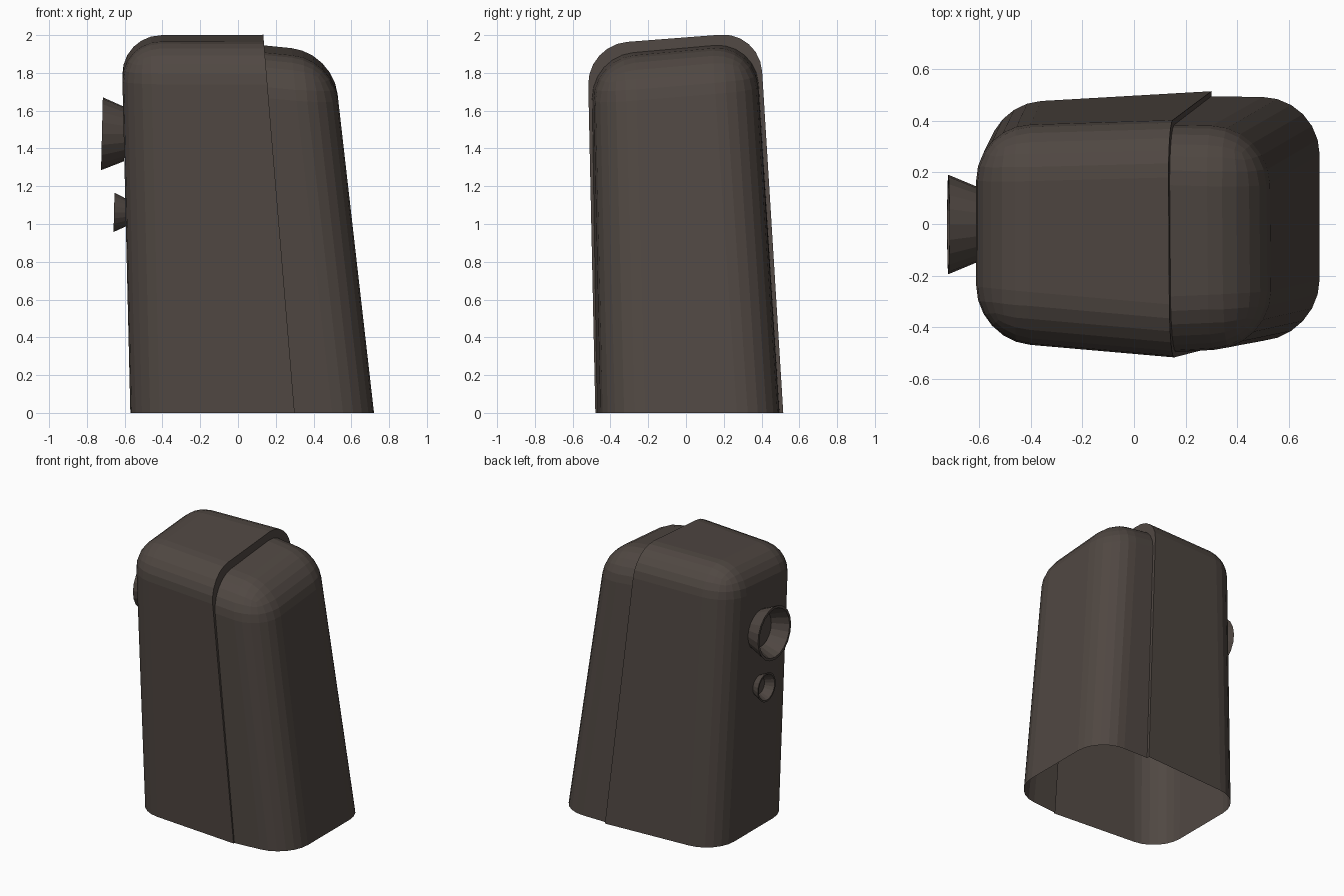
import bpy, bmesh, math
from mathutils import Vector, Matrix

if "Cube" in bpy.data.objects:
    bpy.data.objects.remove(bpy.data.objects["Cube"])

mat = bpy.data.materials.new("dark brown")
mat.diffuse_color = (0.08, 0.064, 0.055, 1)
mat.use_nodes = True
mat.node_tree.nodes["Principled BSDF"].inputs["Base Color"].default_value = mat.diffuse_color


def add(name, bm):
    me = bpy.data.meshes.new(name)
    bm.to_mesh(me)
    bm.free()
    me.materials.append(mat)
    ob = bpy.data.objects.new(name, me)
    bpy.context.collection.objects.link(ob)
    return ob


def seam_x(z):
    return 0.30 - 0.083 * z


def shell(name, end, seam, radius):
    """Tapered rounded half shell, open at the base and seam.
    end / seam: bottom front, bottom back, top front, top back corners."""
    bm = bmesh.new()
    e = [bm.verts.new(p) for p in end]
    s = [bm.verts.new((seam_x(z), y, z)) for y, z in seam]
    bm.faces.new((e[0], e[1], e[3], e[2]))               # end wall
    opening = [bm.faces.new((s[0], s[1], s[3], s[2])),   # seam
               bm.faces.new((e[0], e[1], s[1], s[0]))]   # base
    bm.faces.new((e[2], e[3], s[3], s[2]))
    bm.faces.new((e[0], e[2], s[2], s[0]))
    bm.faces.new((e[1], e[3], s[3], s[1]))
    bmesh.ops.recalc_face_normals(bm, faces=bm.faces)
    edges = [ed for ed in bm.edges if not any(f in opening for f in ed.link_faces)]
    bmesh.ops.bevel(bm, geom=edges, offset=radius, offset_type='OFFSET',
                    segments=6, profile=0.5, affect='EDGES')
    # remove base and seam faces
    gone = [f for f in bm.faces
            if all(abs(v.co.z) < 1e-3 for v in f.verts)
            or all(abs(v.co.x - seam_x(v.co.z)) < 1e-3 for v in f.verts)]
    bmesh.ops.delete(bm, geom=gone, context='FACES')
    rim = [v.co.copy() for v in bm.verts if abs(v.co.x - seam_x(v.co.z)) < 1e-3]
    rim.sort(key=lambda c: math.atan2(c.z, c.y + 0.03))
    add(name, bm)
    return rim


# large cover on the left, smaller housing on the right
rim_a = shell("cover",
              [(-0.57, -0.41, 0), (-0.57, 0.465, 0), (-0.617, -0.455, 1.95), (-0.617, 0.37, 2.015)],
              [(-0.48, 0), (0.515, 0), (-0.522, 1.948), (0.39, 2.018)], 0.21)
rim_b = shell("housing",
              [(0.72, -0.435, 0), (0.72, 0.49, 0), (0.508, -0.485, 1.855), (0.50, 0.36, 1.925)],
              [(-0.47, 0), (0.495, 0), (-0.50, 1.888), (0.37, 1.965)], 0.22)

# narrow step joining the two shells
bm = bmesh.new()
a = [bm.verts.new(c) for c in rim_a]
b = [bm.verts.new(c) for c in rim_b]
for i in range(min(len(a), len(b)) - 1):
    bm.faces.new((a[i], b[i], b[i + 1], a[i + 1]))
bmesh.ops.recalc_face_normals(bm, faces=bm.faces)
add("seam_step", bm)


# flared hollow knobs on the left wall
def flared_ring(name, z, r0, r1, depth, wall, n=20):
    bm = bmesh.new()
    rot = Matrix.Rotation(math.radians(-90 + 1.4), 4, 'Y')
    pos = Vector((-0.57 - 0.024 * z + 0.005, -0.002, z))
    rings = []
    for r, h in ((r0, 0), (r1, depth), (r1 - wall, depth), (r0 - wall, 0.006)):
        rings.append([bm.verts.new(pos + rot @ Vector((r * math.cos(t), r * math.sin(t), h)))
                      for t in (2 * math.pi * k / n for k in range(n))])
    for p, q in zip(rings, rings[1:]):
        for k in range(n):
            j = (k + 1) % n
            bm.faces.new((p[k], p[j], q[j], q[k]))
    add(name, bm)


flared_ring("large_ring", 1.475, 0.143, 0.193, 0.12, 0.018)
flared_ring("small_ring", 1.06, 0.072, 0.104, 0.066, 0.012)
